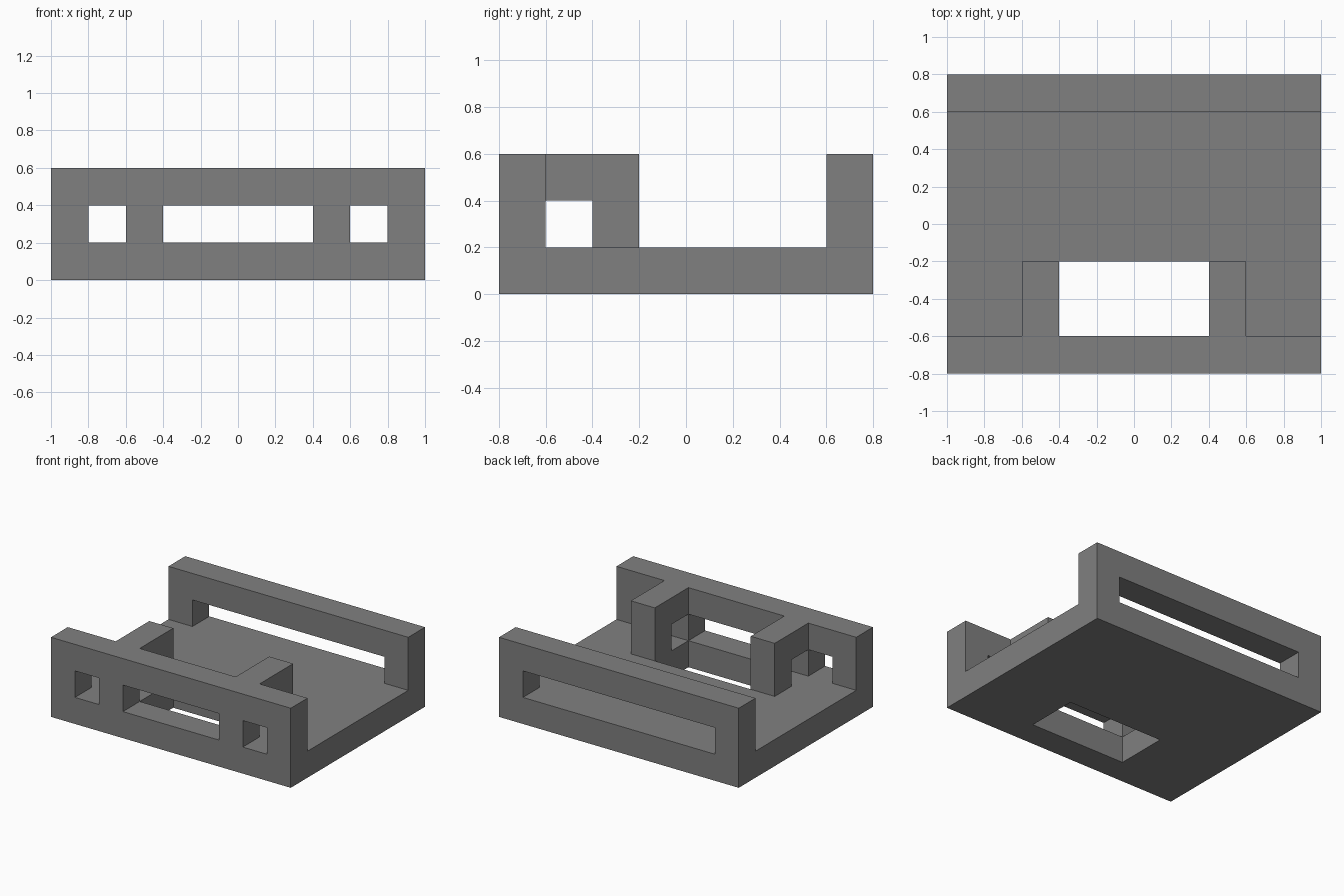
import bpy
import bmesh
from mathutils import Matrix

UNIT = 0.2  # everything is laid out on whole modules, then scaled

cube = bpy.data.objects.get("Cube")
if cube:
    bpy.data.objects.remove(cube, do_unlink=True)

grey = bpy.data.materials.new("mid_grey")
grey.use_nodes = True
colour = (0.216, 0.216, 0.216, 1.0)
grey.diffuse_color = colour
grey.node_tree.nodes["Principled BSDF"].inputs["Base Color"].default_value = colour


def extrude_x(name, profile, x0, x1):
    """Solid made by extruding a (y, z) profile from x0 to x1."""
    bm = bmesh.new()
    face = bm.faces.new([bm.verts.new((x0, y, z)) for y, z in profile])
    moved = bmesh.ops.extrude_face_region(bm, geom=[face])["geom"]
    verts = [g for g in moved if isinstance(g, bmesh.types.BMVert)]
    bmesh.ops.translate(bm, verts=verts, vec=(x1 - x0, 0, 0))
    bmesh.ops.recalc_face_normals(bm, faces=bm.faces[:])
    mesh = bpy.data.meshes.new(name)
    bm.to_mesh(mesh)
    bm.free()
    mesh.materials.append(grey)
    obj = bpy.data.objects.new(name, mesh)
    bpy.context.collection.objects.link(obj)
    return obj


def box(name, x0, x1, y0, y1, z0, z1):
    return extrude_x(name, [(y0, z0), (y1, z0), (y1, z1), (y0, z1)], x0, x1)


def combine(target, tool, operation):
    """Apply a boolean and remove the tool object."""
    tool.hide_render = True
    mod = target.modifiers.new(operation.title(), "BOOLEAN")
    mod.operation, mod.solver, mod.object = operation, "EXACT", tool
    bpy.context.view_layer.update()
    evaluated = target.evaluated_get(bpy.context.evaluated_depsgraph_get())
    result = bpy.data.meshes.new_from_object(evaluated)
    target.modifiers.clear()
    target.data = result
    bpy.data.objects.remove(tool, do_unlink=True)


# Tray: floor with a front and a back wall
tray = extrude_x("tray_frame",
                 [(-4, 0), (4, 0), (4, 3), (3, 3), (3, 1), (-3, 1), (-3, 3), (-4, 3)],
                 -5, 5)

# Two L-shaped brackets, sunk slightly into the front wall and the floor
bracket = [(-3.5, 3), (-1, 3), (-1, 0.5), (-2, 0.5), (-2, 2), (-3.5, 2)]
for side, x in (("right", -3), ("left", 2)):
    combine(tray, extrude_x(side + "_bracket", bracket, x, x + 1), "UNION")

# Front windows, back slot and floor opening
openings = (
    (-4, -3, -5, -2.5, 1, 2),
    (-2, 2, -5, -2.5, 1, 2),
    (3, 4, -5, -2.5, 1, 2),
    (-4, 4, 2.5, 5, 1, 2),
    (-2, 2, -3, -1, -1, 1.5),
)
for bounds in openings:
    combine(tray, box("opening_cutter", *bounds), "DIFFERENCE")

# Final size, flat faces, one material
tray.data.transform(Matrix.Scale(UNIT, 4))
tray.data.materials.clear()
tray.data.materials.append(grey)
for poly in tray.data.polygons:
    poly.material_index = 0
    poly.use_smooth = False
tray.data.update()
